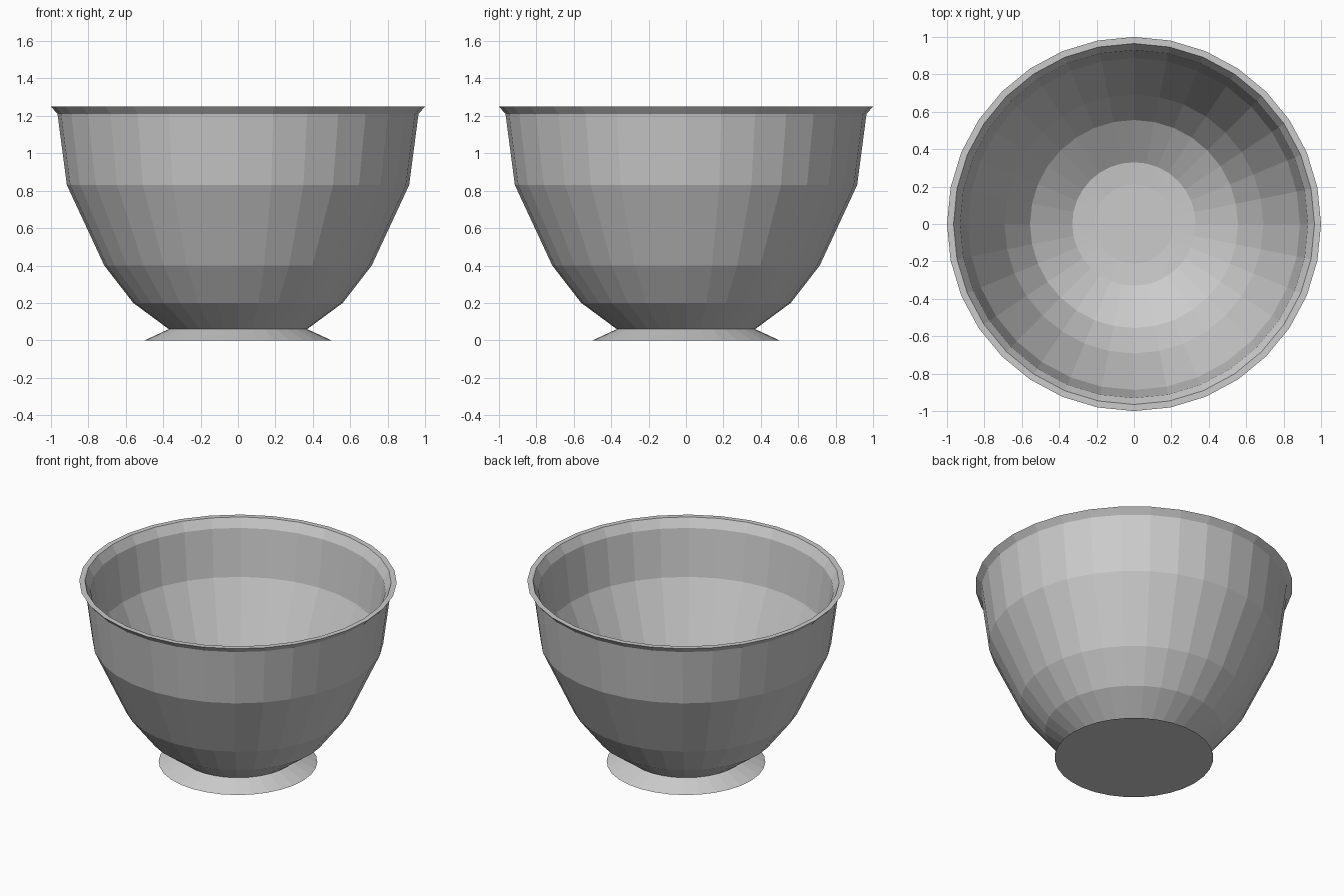
import bpy, bmesh
from math import sin, cos, pi

if "Cube" in bpy.data.objects:
    bpy.data.objects.remove(bpy.data.objects["Cube"])

SIDES = 32


def lathe(name, profile):
    """Spin an (r, z) profile about z; r = 0 points become single poles."""
    bm = bmesh.new()
    rings = []
    for r, z in profile:
        if r == 0:
            rings.append([bm.verts.new((0, 0, z))] * SIDES)
        else:
            rings.append([bm.verts.new((r * cos(2 * pi * i / SIDES),
                                        r * sin(2 * pi * i / SIDES), z))
                          for i in range(SIDES)])
    for a, b in zip(rings, rings[1:]):
        for i in range(SIDES):
            j = (i + 1) % SIDES
            bm.faces.new(dict.fromkeys((a[i], a[j], b[j], b[i])))
    bmesh.ops.recalc_face_normals(bm, faces=bm.faces)
    mesh = bpy.data.meshes.new(name)
    bm.to_mesh(mesh)
    bm.free()
    obj = bpy.data.objects.new(name, mesh)
    bpy.context.collection.objects.link(obj)
    return obj


# Flared foot and outer wall up to the lip
outer = [(0, 0), (0.5, 0), (0.37, 0.06), (0.56, 0.2), (0.715, 0.4),
         (0.915, 0.83), (0.965, 1.21), (1.0, 1.25)]
# Lip and inner wall down to the bowl floor
inner = [(0.965, 1.25), (0.93, 1.19), (0.887, 0.87), (0.692, 0.43),
         (0.556, 0.235), (0.33, 0.09), (0.212, 0.08), (0, 0.08)]

lathe("bowl", outer + inner)
